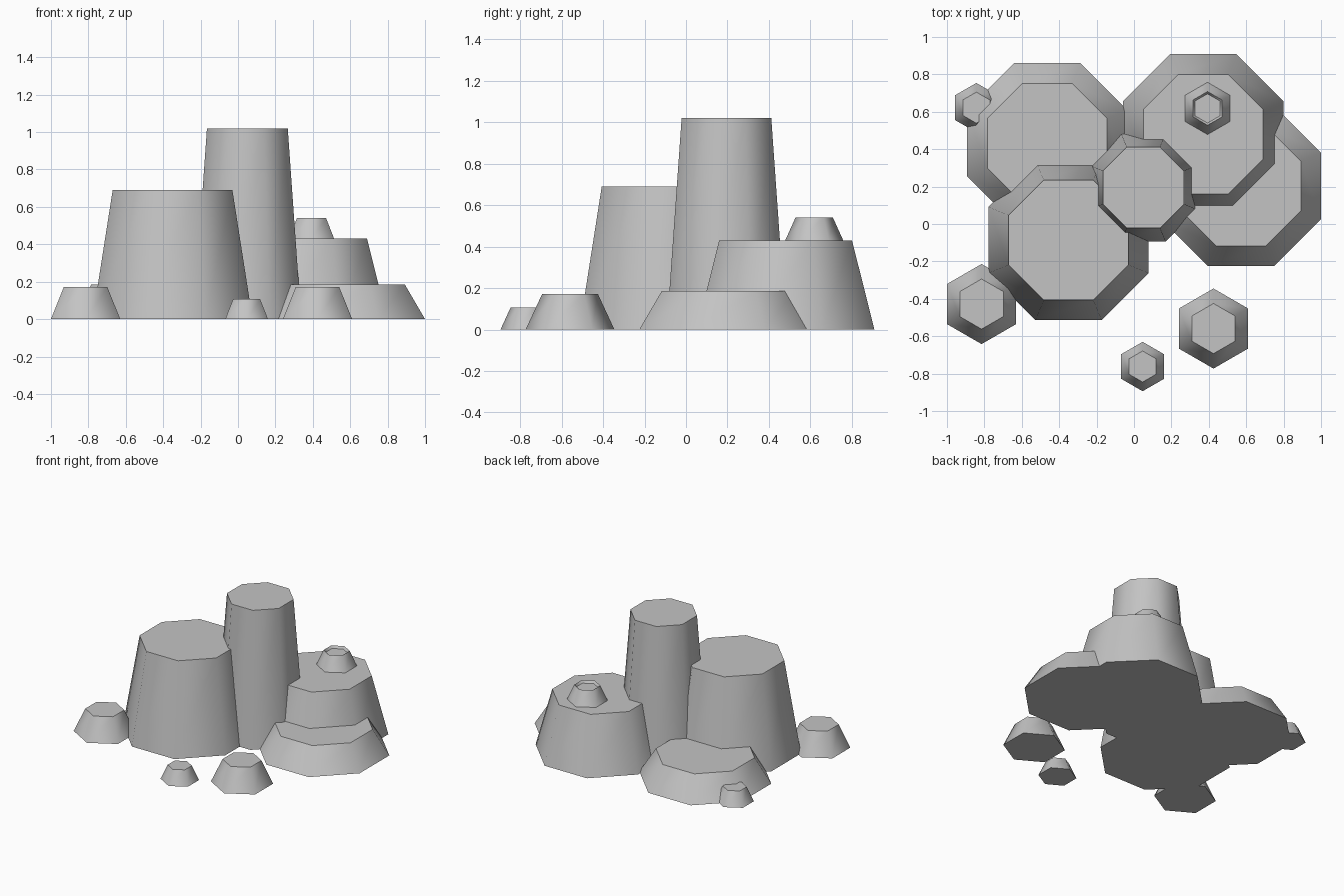
import bpy, bmesh, math

if "Cube" in bpy.data.objects:
    bpy.data.objects.remove(bpy.data.objects["Cube"])

stone = bpy.data.materials.new("stone grey")
stone.diffuse_color = (0.55, 0.55, 0.55, 1)
stone.use_nodes = True
stone.node_tree.nodes["Principled BSDF"].inputs["Base Color"].default_value = stone.diffuse_color


def rock(name, sides, x, y, rings):
    """Closed stack of polygon rings (apothem or radius, height): smooth walls, flat caps."""
    bm = bmesh.new()
    # octagons have flats on the axes, hexagons have points along y
    turn = math.pi / sides
    loops = []
    for r, z in rings:
        loops.append([bm.verts.new((x + r * math.cos(turn + 2 * math.pi * i / sides),
                                    y + r * math.sin(turn + 2 * math.pi * i / sides), z))
                      for i in range(sides)])
    for a, b in zip(loops, loops[1:]):
        for i in range(sides):
            j = (i + 1) % sides
            bm.faces.new((a[i], a[j], b[j], b[i])).smooth = True
    bm.faces.new(list(reversed(loops[0])))
    bm.faces.new(loops[-1])
    # keep the rims crisp
    for loop in loops:
        for i in range(sides):
            bm.edges.get((loop[i], loop[(i + 1) % sides])).smooth = False
    mesh = bpy.data.meshes.new(name)
    bm.to_mesh(mesh)
    bm.free()
    mesh.materials.append(stone)
    obj = bpy.data.objects.new(name, mesh)
    bpy.context.collection.objects.link(obj)
    return obj


def boulder(name, x, y, bottom, top, height):
    """Eight-sided tapered rock, sized by half width across flats."""
    k = 1 / math.cos(math.pi / 8)
    return rock(name, 8, x, y, [(bottom * k, 0), (top * k, height)])


def pebble(name, x, y, bottom, top, height):
    """Six-sided tapered small rock, sized by corner radius."""
    return rock(name, 6, x, y, [(bottom, 0), (top, height)])


# large rocks
boulder("front_left_boulder", -0.35, -0.086, 0.428, 0.32, 0.69)
boulder("back_left_slab", -0.464, 0.432, 0.428, 0.32, 0.185)
boulder("back_right_boulder", 0.37, 0.48, 0.428, 0.32, 0.43)
boulder("right_slab", 0.572, 0.203, 0.428, 0.32, 0.185)
boulder("tall_pillar", 0.05, 0.195, 0.288, 0.216, 1.02)

# small rocks on the ground
pebble("front_left_stone", -0.815, -0.428, 0.214, 0.134, 0.172)
pebble("front_right_stone", 0.425, -0.559, 0.214, 0.134, 0.172)
pebble("front_pebble", 0.046, -0.762, 0.132, 0.083, 0.107)
pebble("back_left_pebble", -0.843, 0.622, 0.132, 0.083, 0.107)

# hollow-topped stone on the back right boulder
rock("top_stone", 6, 0.393, 0.618,
     [(0.14, 0.429), (0.09, 0.54), (0.078, 0.522)])
